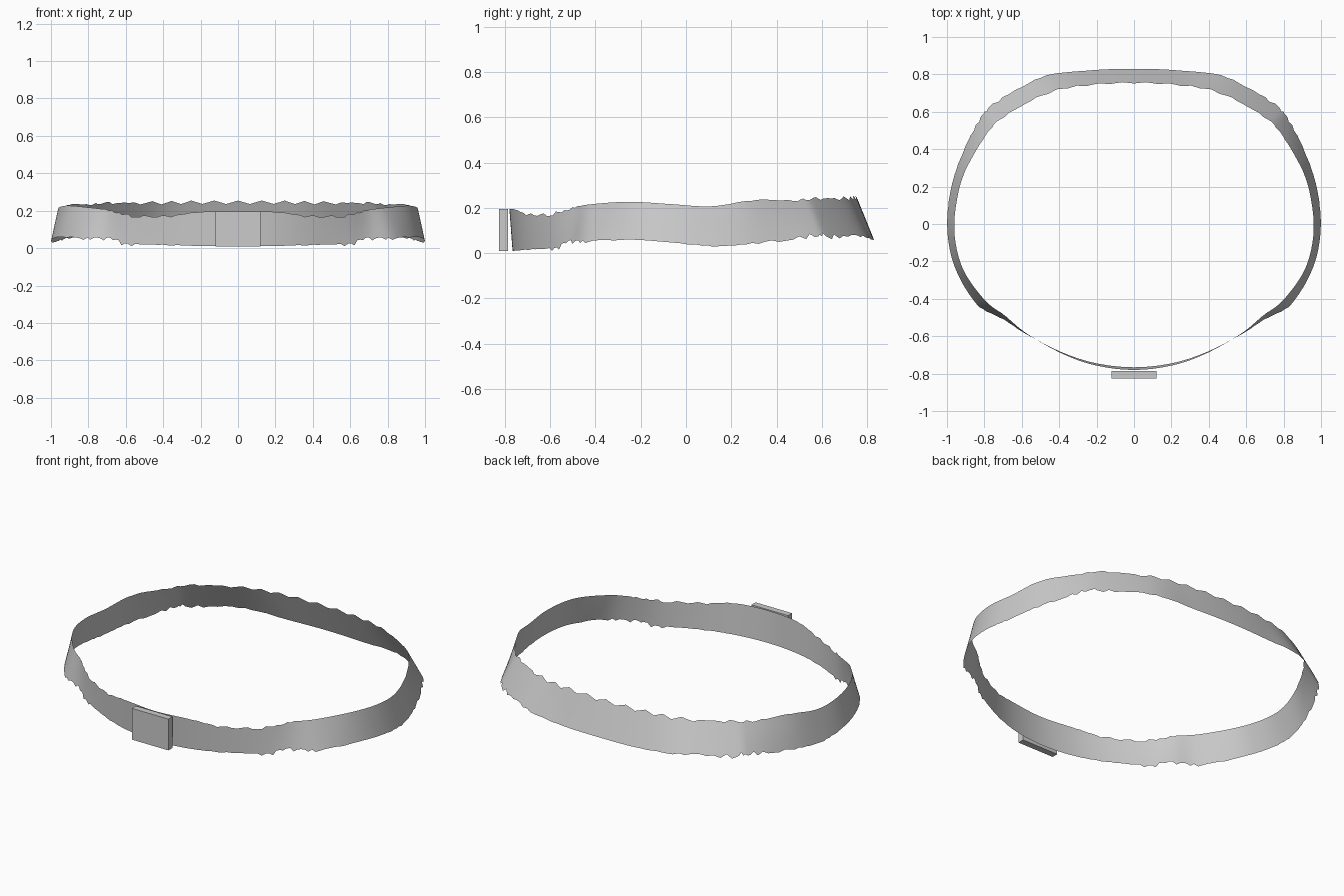
import bpy, bmesh, math, random
from mathutils import Vector

if "Cube" in bpy.data.objects:
    bpy.data.objects.remove(bpy.data.objects["Cube"])

random.seed(4)


def material(name, value):
    m = bpy.data.materials.new(name)
    m.diffuse_color = (value, value, value, 1)
    m.use_nodes = True
    m.node_tree.nodes["Principled BSDF"].inputs["Base Color"].default_value = m.diffuse_color
    return m


grey = material("plain grey", 0.6)

# Band stations, back centre to front centre:
# lower edge x, y, z | upper edge x, y, z | raggedness of lower, upper edge
STATIONS = [
    (0.00, 0.83, 0.06, 0.00, 0.755, 0.245, 0, 0.010),
    (0.25, 0.82, 0.06, 0.25, 0.742, 0.245, 0, 0.010),
    (0.50, 0.785, 0.07, 0.46, 0.70, 0.242, 0.010, 0.010),
    (0.75, 0.64, 0.075, 0.69, 0.575, 0.245, 0.016, 0.012),
    (0.83, 0.55, 0.075, 0.78, 0.49, 0.235, 0.014, 0.008),
    (0.94, 0.32, 0.045, 0.90, 0.29, 0.232, 0.004, 0.002),
    (0.99, 0.12, 0.032, 0.95, 0.11, 0.207, 0.004, 0),
    (0.995, -0.07, 0.048, 0.958, -0.07, 0.217, 0, 0),
    (0.95, -0.25, 0.06, 0.91, -0.25, 0.227, 0, 0),
    (0.84, -0.43, 0.05, 0.795, -0.41, 0.217, 0.008, 0),
    (0.70, -0.51, 0.045, 0.69, -0.49, 0.203, 0.014, 0.003),
    (0.57, -0.592, 0.016, 0.57, -0.588, 0.175, 0.010, 0.008),
    (0.38, -0.688, 0.016, 0.38, -0.695, 0.172, 0.003, 0.008),
    (0.20, -0.745, 0.012, 0.20, -0.757, 0.194, 0, 0.001),
    (0.00, -0.766, 0.010, 0.00, -0.780, 0.195, 0, 0),
]


def mirrored(s):
    return (-s[0], s[1], s[2], -s[3]) + s[4:]


def spline(a, b, c, d, t):
    return [0.5 * (2 * q + (r - p) * t + (2 * p - 5 * q + 4 * r - s) * t * t
                   + (3 * q - p - 3 * r + s) * t ** 3)
            for p, q, r, s in zip(a, b, c, d)]


def half_band():
    """Smooth rows through the stations, with ragged edges added."""
    keys = [mirrored(STATIONS[1])] + STATIONS + [mirrored(STATIONS[-2])]
    rows, steps = [], 8
    for i in range(len(STATIONS) - 1):
        for k in range(steps):
            rows.append(spline(*keys[i:i + 4], k / steps))
    rows.append(list(STATIONS[-1]))
    out = []
    for n, r in enumerate(rows):
        low, high = Vector(r[0:3]), Vector(r[3:6])
        up = (high - low).normalized()
        # regular scallops along the back, irregular nicks elsewhere
        wave = math.cos(n * math.pi / 2)
        noise_low, noise_high = random.uniform(-1, 1), random.uniform(-1, 1)
        low += up * max(r[6], 0) * noise_low
        high += up * max(r[7], 0) * (wave if n < 20 else noise_high)
        low.z = max(low.z, 0)
        out.append((low, high))
    return out


# Ragged cloth band, one closed sheet
right = half_band()
left = [tuple(Vector((-p.x, p.y, p.z)) for p in r) for r in right[-2:0:-1]]
bm = bmesh.new()
LEVELS = 4
grid = [[bm.verts.new(lo.lerp(hi, k / LEVELS)) for k in range(LEVELS + 1)]
        for lo, hi in right + left]
for i, col in enumerate(grid):
    nxt = grid[(i + 1) % len(grid)]
    for k in range(LEVELS):
        bm.faces.new((nxt[k], col[k], col[k + 1], nxt[k + 1])).smooth = True
mesh = bpy.data.meshes.new("band")
bm.normal_update()
if sum(f.normal.dot(f.calc_center_median()) for f in bm.faces) < 0:
    bmesh.ops.reverse_faces(bm, faces=bm.faces)
bm.to_mesh(mesh)
bm.free()
mesh.materials.append(grey)
band = bpy.data.objects.new("band", mesh)
bpy.context.collection.objects.link(band)

# Flat rectangular buckle in front
bpy.ops.mesh.primitive_cube_add(size=1, location=(0, -0.806, 0.103))
buckle = bpy.context.object
buckle.name = "buckle"
buckle.scale = (0.24, 0.038, 0.186)
buckle.data.materials.append(grey)
